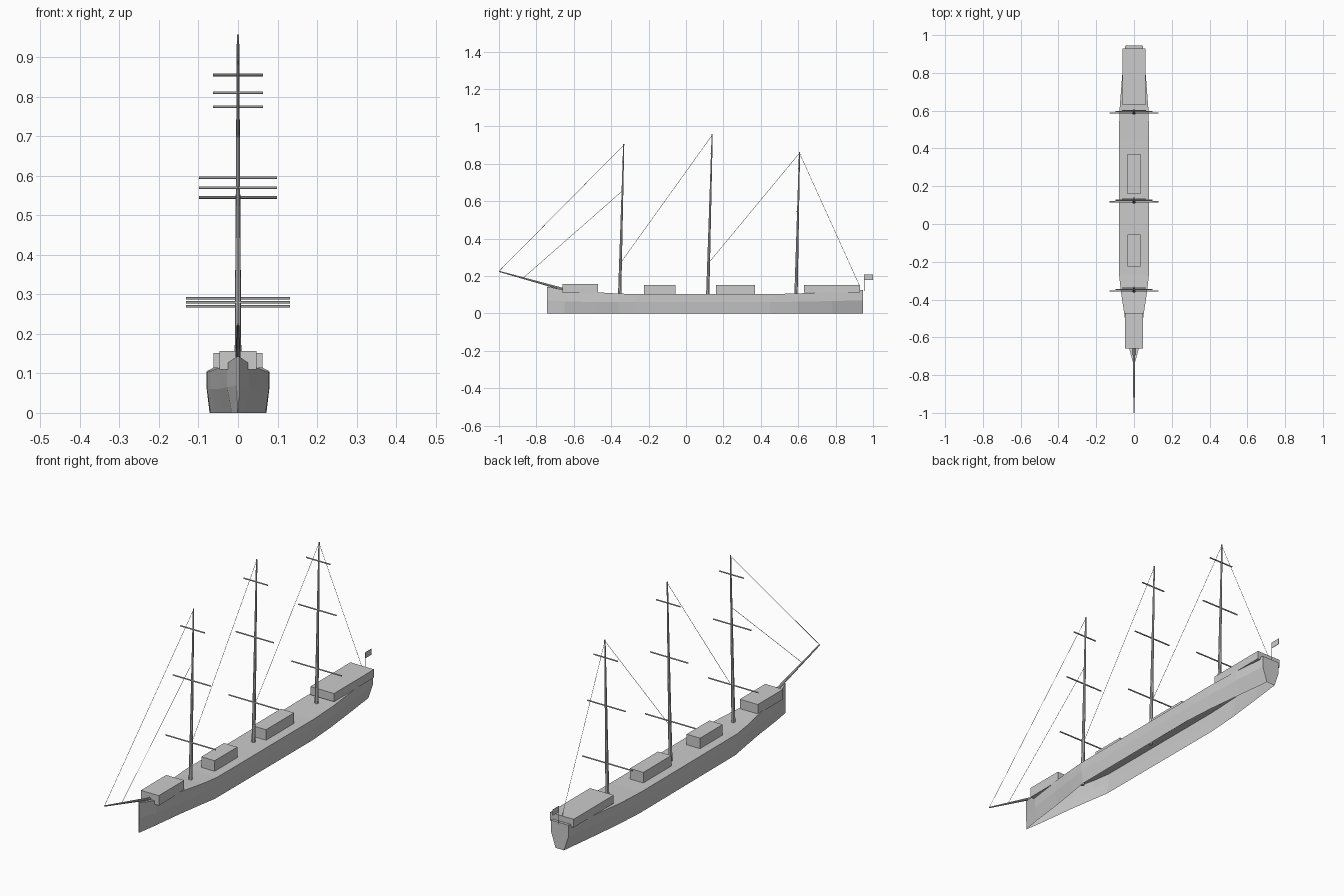
import bpy
import bmesh
from mathutils import Vector

cube = bpy.data.objects.get("Cube")
if cube:
    bpy.data.objects.remove(cube)

grey = bpy.data.materials.new("plain_grey")
grey.use_nodes = True
tone = (0.6, 0.6, 0.6, 1)
grey.diffuse_color = tone
grey.node_tree.nodes["Principled BSDF"].inputs["Base Color"].default_value = tone


def finish(name, bm):
    mesh = bpy.data.meshes.new(name)
    bm.to_mesh(mesh)
    bm.free()
    mesh.materials.append(grey)
    obj = bpy.data.objects.new(name, mesh)
    bpy.context.collection.objects.link(obj)
    return obj


def box(name, half_width, y0, y1, z0, z1):
    bm = bmesh.new()
    bmesh.ops.create_cube(bm, size=1)
    for v in bm.verts:
        v.co = (v.co.x * 2 * half_width,
                y0 + (v.co.y + 0.5) * (y1 - y0),
                z0 + (v.co.z + 0.5) * (z1 - z0))
    return finish(name, bm)


def spar(name, start, end, r0, r1, sides=8):
    start, end = Vector(start), Vector(end)
    axis = end - start
    bm = bmesh.new()
    bmesh.ops.create_cone(bm, cap_ends=True, segments=sides,
                          radius1=r0, radius2=r1, depth=axis.length)
    turn = axis.to_track_quat("Z", "Y")
    for v in bm.verts:
        v.co = turn @ v.co + (start + end) / 2
    return finish(name, bm)


# Hull open at the keel: y, rail half width, rail height, knuckle height, bottom half width
stations = [
    (-0.742, 0.003, 0.143, 0.07, 0.001),
    (-0.65, 0.028, 0.125, 0.065, 0.015),
    (-0.48, 0.051, 0.113, 0.06, 0.036),
    (-0.36, 0.069, 0.106, 0.06, 0.055),
    (-0.27, 0.079, 0.103, 0.06, 0.07),
    (0.45, 0.08, 0.103, 0.06, 0.072),
    (0.6, 0.077, 0.107, 0.063, 0.062),
    (0.78, 0.063, 0.114, 0.066, 0.042),
    (0.945, 0.046, 0.125, 0.07, 0.022),
]
bm = bmesh.new()
rings = []
for y, w, rail, knuckle, b in stations:
    section = [(b, 0), (w * 0.99, knuckle), (w, rail)]
    points = section + [(-x, z) for x, z in reversed(section)]
    rings.append([bm.verts.new((x, y, z)) for x, z in points])
for fore, aft in zip(rings, rings[1:]):
    for i in range(5):
        bm.faces.new((fore[i], aft[i], aft[i + 1], fore[i + 1]))
bm.faces.new(rings[0])
bm.faces.new(list(reversed(rings[-1])))
bmesh.ops.recalc_face_normals(bm, faces=bm.faces[:])
finish("hull", bm)

# Deck houses
box("forecastle", 0.047, -0.66, -0.47, 0.11, 0.157)
box("forward_deckhouse", 0.035, -0.225, -0.055, 0.095, 0.153)
box("aft_deckhouse", 0.035, 0.16, 0.37, 0.095, 0.153)
box("poop_house", 0.062, 0.63, 0.93, 0.113, 0.152)

# Raked masts with three yards each
masts = {
    "fore": (-0.356, -0.333, 0.905, (0.28, 0.57, 0.81)),
    "main": (0.115, 0.14, 0.958, (0.29, 0.595, 0.855)),
    "mizzen": (0.587, 0.607, 0.862, (0.27, 0.545, 0.775)),
}
for name, (y0, y1, top, heights) in masts.items():
    foot = 0.055
    spar(name + "_mast", (0, y0, foot), (0, y1, top), 0.009, 0.003)
    for level, z, half in zip(("lower", "middle", "upper"), heights,
                              (0.131, 0.099, 0.063)):
        y = y0 + (y1 - y0) * (z - foot) / (top - foot) - 0.004
        spar(f"{name}_{level}_yard", (-half, y, z), (half, y, z), 0.0035, 0.0035, 6)

# Bowsprit and stays
spar("bowsprit", (0, -0.66, 0.13), (0, -1, 0.225), 0.007, 0.003)
stays = {
    "outer_fore_stay": ((-1, 0.225), (-0.333, 0.9)),
    "inner_fore_stay": ((-0.872, 0.188), (-0.34, 0.655)),
    "main_stay": ((-0.35, 0.27), (0.14, 0.953)),
    "mizzen_stay": ((0.121, 0.27), (0.607, 0.857)),
    "back_stay": ((0.927, 0.15), (0.607, 0.857)),
}
for name, (a, b) in stays.items():
    spar(name, (0, *a), (0, *b), 0.001, 0.001, 4)

# Stern flag
spar("flagstaff", (0, 0.952, 0.12), (0, 0.952, 0.207), 0.0012, 0.0012, 6)
box("flag", 0.0008, 0.952, 1.0, 0.179, 0.207)
